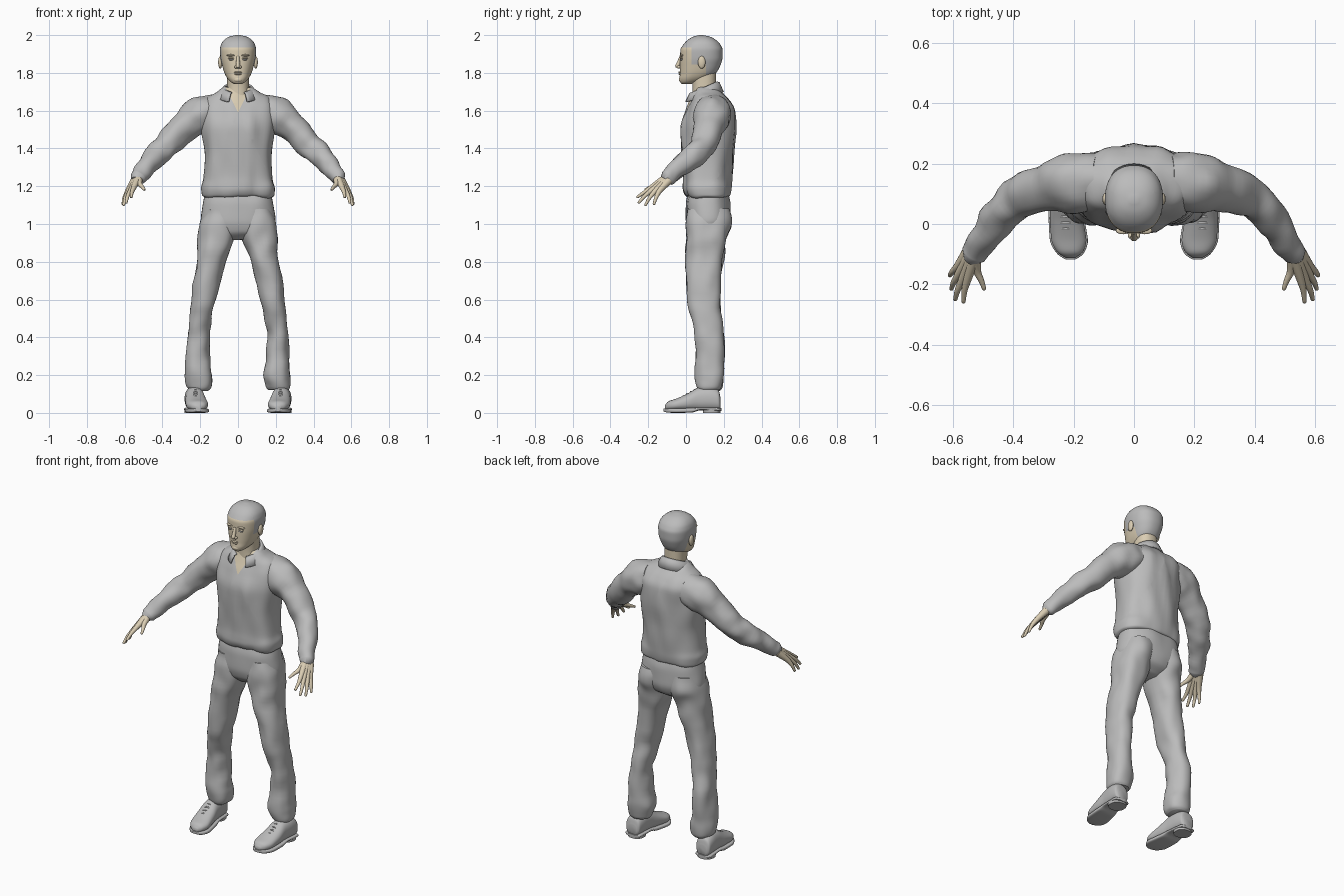
import bpy, bmesh, math
from mathutils import Vector, Matrix, noise

cube = bpy.data.objects.get("Cube")
if cube:
    bpy.data.objects.remove(cube)


def material(name, rgb):
    m = bpy.data.materials.new(name)
    m.use_nodes = True
    m.diffuse_color = (*rgb, 1)
    node = next(n for n in m.node_tree.nodes if n.type == 'BSDF_PRINCIPLED')
    node.inputs["Base Color"].default_value = (*rgb, 1)
    return m


GREY = material("pale_grey", (.5, .5, .5))
SKIN = material("cream_skin", (.7, .61, .45))
SIDES = (("left", 1), ("right", -1))


def finish(name, bm, mats, angle=50):
    bmesh.ops.recalc_face_normals(bm, faces=bm.faces)
    mesh = bpy.data.meshes.new(name)
    bm.to_mesh(mesh)
    bm.free()
    for m in mats:
        mesh.materials.append(m)
    ob = bpy.data.objects.new(name, mesh)
    bpy.context.collection.objects.link(ob)
    bpy.ops.object.select_all(action='DESELECT')
    ob.select_set(True)
    bpy.context.view_layer.objects.active = ob
    bpy.ops.object.shade_smooth_by_angle(angle=math.radians(angle))
    return ob


def refine(rows, steps):
    """Smooth interpolation between rows that never overshoots."""
    def slope(i, k):
        if i in (0, len(rows) - 1):
            j = min(i, len(rows) - 2)
            return rows[j + 1][k] - rows[j][k]
        a, b = rows[i][k] - rows[i - 1][k], rows[i + 1][k] - rows[i][k]
        return 2 * a * b / (a + b) if a * b > 0 else 0
    out = []
    for i in range(len(rows) - 1):
        for s in range(steps):
            t = s / steps
            row = []
            for k in range(len(rows[0])):
                p, q = rows[i][k], rows[i + 1][k]
                h = t * t * (3 - 2 * t)
                row.append(p + (q - p) * h + slope(i, k) * t * (1 - t) ** 2
                           - slope(i + 1, k) * t * t * (1 - t))
            out.append(row)
    return out + [list(rows[-1])]


def skin_rings(rings):
    bm = bmesh.new()
    vs = [[bm.verts.new(p) for p in r] for r in rings]
    n = len(rings[0])
    for a, b in zip(vs, vs[1:]):
        for i in range(n):
            bm.faces.new((a[i], a[(i + 1) % n], b[(i + 1) % n], b[i]))
    bm.faces.new(vs[0])
    bm.faces.new(vs[-1])
    bmesh.ops.recalc_face_normals(bm, faces=bm.faces)
    return bm


def loft(rows, axis='z', side=1, steps=5, n=40, power=2.3):
    """Rows: position on axis, centre x, half width, low and high of the third axis."""
    rings = []
    for t, c, h, lo, hi in refine(rows, steps):
        ring = []
        for i in range(n):
            a = math.tau * i / n
            u, v = (math.copysign(abs(f) ** (2 / power), f) for f in (math.cos(a), math.sin(a)))
            w = (lo + hi) / 2 + v * (hi - lo) / 2
            x = side * (c + h * u)
            ring.append((x, w, t) if axis == 'z' else (x, t, w))
        rings.append(ring)
    return skin_rings(rings)


def tube(rows, side=1, steps=4, n=16):
    """Round limb through rows of x, y, z, radius, with a rounded far end."""
    end, before = Vector(rows[-1][:3]), Vector(rows[-2][:3])
    r = rows[-1][3]
    pts = refine(rows, steps)
    tip = end + (end - before).normalized() * r * .6
    pts.append([*tip, r * .55])
    rings = []
    for i, p in enumerate(pts):
        a, b = pts[max(i - 1, 0)], pts[min(i + 1, len(pts) - 1)]
        d = (Vector(b[:3]) - Vector(a[:3])).normalized()
        u = d.cross((0, 1, 0)).normalized()
        v = d.cross(u)
        ring = [Vector(p[:3]) + (u * math.cos(math.tau * k / n) + v * math.sin(math.tau * k / n)) * p[3]
                for k in range(n)]
        rings.append([(side * q.x, q.y, q.z) for q in ring])
    return skin_rings(rings)


def wrinkle(bm, amount, scale):
    bm.normal_update()
    moves = [(v, v.normal * noise.noise(Vector(a * b for a, b in zip(v.co, scale))) * amount)
             for v in bm.verts]
    for v, m in moves:
        v.co += m


def cut(bm, point, normal):
    bmesh.ops.bisect_plane(bm, geom=bm.verts[:] + bm.edges[:] + bm.faces[:],
                           plane_co=point, plane_no=normal)


def ellipsoid(name, centre, size, mat):
    bm = bmesh.new()
    bmesh.ops.create_uvsphere(bm, u_segments=20, v_segments=12, radius=1,
                              matrix=Matrix.Translation(centre) @ Matrix.Diagonal((*size, 1)))
    return finish(name, bm, [mat])


# Shirt body, with an open V neck cut into the front
shirt = loft([(1.14, 0, .165, .02, .21), (1.15, 0, .192, 0, .232), (1.19, 0, .197, -.015, .24),
              (1.24, 0, .182, -.015, .242), (1.36, 0, .177, -.025, .25), (1.5, 0, .19, -.03, .264),
              (1.6, 0, .2, 0, .26), (1.66, 0, .175, .025, .232), (1.7, 0, .11, .04, .19),
              (1.725, 0, .07, .045, .165)], n=56)
wrinkle(shirt, .012, (16, 12, 5))
V_TIP, V_SLOPE = 1.59, .5
for s in (1, -1):
    cut(shirt, (0, 0, V_TIP), (s, 0, -V_SLOPE))
for f in shirt.faces:
    c = f.calc_center_median()
    f.material_index = int(c.y < .1 and abs(c.x) < (c.z - V_TIP) * V_SLOPE)
finish("shirt_body", shirt, [GREY, SKIN])

# Folded collar, open at the front
bm = bmesh.new()
N = 32
strip = []
for i in range(N + 1):
    a = math.radians(-152 + 304 * i / N)
    f = (1 - math.cos(a)) / 2
    s, c = math.sin(a), math.cos(a)
    strip.append([bm.verts.new(p) for p in (
        (.068 * s, .095 + .07 * c, 1.755 - .06 * f),
        (.082 * s, .093 + .085 * c, 1.75 - .06 * f),
        (.108 * s, .092 + .108 * c, 1.7 - .055 * f))])
for a, b in zip(strip, strip[1:]):
    for k in range(2):
        bm.faces.new((a[k], b[k], b[k + 1], a[k + 1]))
collar = finish("collar", bm, [GREY])
mod = collar.modifiers.new("thickness", 'SOLIDIFY')
mod.thickness = .008

# Trousers: hips
hips = loft([(1.17, 0, .175, .015, .22), (1.1, 0, .188, 0, .235), (1.02, 0, .197, 0, .238),
             (.96, 0, .17, .012, .22), (.915, 0, .08, .06, .16)])
wrinkle(hips, .006, (12, 12, 8))
finish("trouser_hips", hips, [GREY])

for label, s in SIDES:
    # Trouser leg with a bunched hem
    leg = loft([(1.08, .095, .085, .01, .228), (1, .102, .1, 0, .238), (.92, .116, .094, 0, .215),
                (.8, .142, .075, 0, .195), (.6, .184, .065, .01, .18), (.5, .2, .061, .035, .186),
                (.4, .212, .058, .05, .2), (.25, .211, .065, .05, .2), (.19, .209, .074, .048, .197),
                (.135, .21, .064, .06, .19), (.12, .21, .05, .07, .18)], side=s)
    wrinkle(leg, .011, (13, 13, 11))
    finish(label + "_trouser_leg", leg, [GREY])

    # Shoe upper, sole, heel and laces
    upper = loft([(.183, .235, .03, .02, .08), (.172, .235, .045, .012, .12), (.12, .232, .05, .012, .14),
                  (.07, .228, .05, .012, .135), (.01, .223, .056, .012, .103), (-.05, .216, .058, .012, .076),
                  (-.095, .212, .04, .014, .06), (-.112, .21, .015, .02, .04)], 'y', s)
    finish(label + "_shoe", upper, [GREY])
    sole = loft([(.187, .235, .025, .01, .026), (.17, .235, .05, .01, .028), (.08, .229, .052, .014, .03),
                 (.03, .225, .058, .002, .027), (-.05, .216, .063, 0, .024), (-.1, .211, .042, .002, .024),
                 (-.118, .21, .015, .008, .024)], 'y', s, power=4)
    finish(label + "_shoe_sole", sole, [GREY], 35)
    heel = loft([(0, .234, .048, .09, .183), (.02, .234, .05, .088, .185)], 'z', s, steps=1)
    finish(label + "_shoe_heel", heel, [GREY], 35)
    for i in range(4):
        y, z = .045 - .02 * i, .121 - .011 * i
        lace = tube([(.2, y, z - .008, .004), (.225, y, z + .002, .004), (.25, y, z - .008, .004)], s, n=8)
        finish(f"{label}_shoe_lace_{i + 1}", lace, [GREY])

    # Sleeve, bent at the elbow
    sleeve = tube([(.11, .145, 1.6, .09), (.2, .138, 1.575, .099), (.29, .122, 1.51, .079),
                   (.38, .09, 1.415, .068), (.45, .02, 1.345, .058), (.51, -.07, 1.27, .045),
                   (.53, -.1, 1.245, .04)], s, steps=6, n=32)
    wrinkle(sleeve, .011, (14, 14, 14))
    finish(label + "_sleeve", sleeve, [GREY])

    # Hand: each finger runs from the wrist through its knuckle
    fingers = {
        "index": ((.552, -.185, 1.192), (.562, -.225, 1.165), (.565, -.258, 1.142)),
        "middle": ((.567, -.18, 1.18), (.585, -.222, 1.145), (.592, -.25, 1.113)),
        "ring": ((.58, -.165, 1.172), (.598, -.195, 1.135), (.605, -.215, 1.1)),
        "little": ((.587, -.145, 1.168), (.603, -.16, 1.135), (.61, -.17, 1.105)),
        "thumb": ((.52, -.155, 1.212), (.506, -.187, 1.196), (.496, -.215, 1.182))}
    for i, (finger, (knuckle, mid, tip)) in enumerate(fingers.items()):
        k = i % 4
        wrist = (.527 + .007 * k, -.105 + .004 * k, 1.245 - .005 * k)
        bm = tube([(*wrist, .022), (*knuckle, .0135), (*mid, .0095), (*tip, .007)], s)
        finish(f"{label}_{finger}_finger", bm, [SKIN])

    # Ear, eye, eyelid and brow ridge
    ellipsoid(label + "_ear", (s * .094, .083, 1.856), (.011, .02, .033), SKIN)
    ellipsoid(label + "_eye", (s * .034, -.021, 1.871), (.014, .011, .006), GREY)
    ellipsoid(label + "_eyelid", (s * .034, -.021, 1.878), (.018, .011, .005), SKIN)
    ellipsoid(label + "_brow", (s * .036, -.022, 1.893), (.024, .012, .006), SKIN)
    ellipsoid(label + "_nostril", (s * .011, -.038, 1.831), (.009, .011, .008), SKIN)

# Neck
finish("neck", loft([(1.66, 0, .068, .035, .165), (1.72, 0, .058, .035, .158),
                     (1.82, 0, .06, .025, .16)]), [SKIN])

# Head, cut along the hairline
head = loft([(1.742, 0, .022, -.022, .03), (1.75, 0, .036, -.03, .06), (1.77, 0, .056, -.035, .12),
             (1.8, 0, .072, -.032, .16), (1.84, 0, .084, -.032, .182), (1.88, 0, .093, -.031, .193),
             (1.92, 0, .096, -.03, .194), (1.95, 0, .09, -.014, .182), (1.975, 0, .073, .01, .158),
             (1.992, 0, .045, .04, .125), (2, 0, .012, .07, .09)], n=48)
HAIR_TOP, TEMPLE, EAR_LEVEL, NAPE_Y, NAPE_Z = 1.935, .03, 1.845, .105, 1.775
for z in (HAIR_TOP, EAR_LEVEL, NAPE_Z):
    cut(head, (0, 0, z), (0, 0, 1))
for y in (TEMPLE, NAPE_Y):
    cut(head, (0, y, 0), (0, 1, 0))
for f in head.faces:
    c = f.calc_center_median()
    face = (c.z < HAIR_TOP and c.y < TEMPLE) or (c.z < EAR_LEVEL and c.y < NAPE_Y) or c.z < NAPE_Z
    f.material_index = int(face)
finish("head", head, [GREY, SKIN])

# Nose, lips and chin
finish("nose", tube([(0, -.026, 1.887, .008), (0, -.038, 1.855, .01), (0, -.046, 1.833, .012)]), [SKIN])
ellipsoid("upper_lip", (0, -.03, 1.803), (.022, .011, .005), SKIN)
ellipsoid("lower_lip", (0, -.029, 1.794), (.019, .011, .006), SKIN)
ellipsoid("chin", (0, -.02, 1.764), (.026, .018, .016), SKIN)
